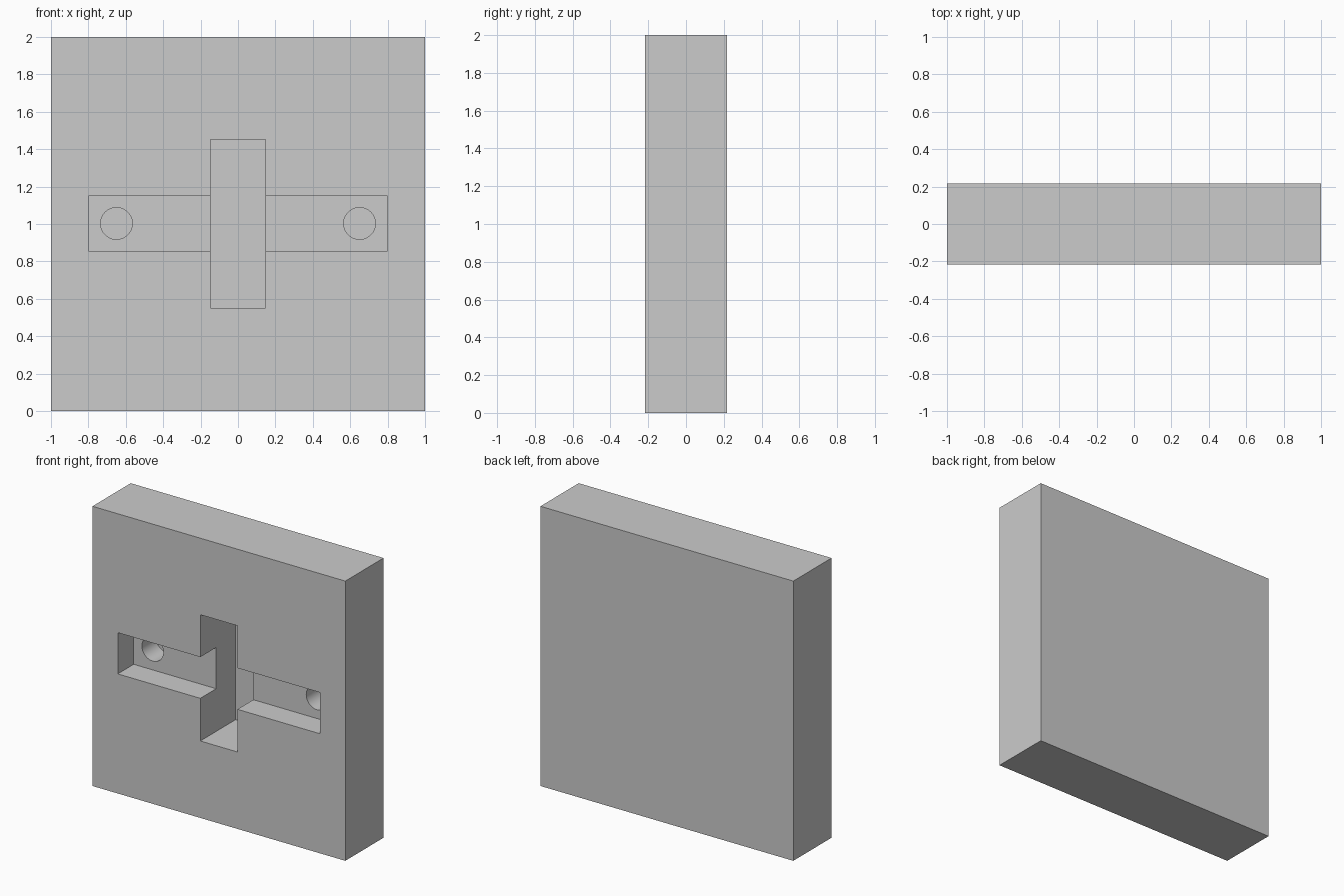
import bpy
import math

if "Cube" in bpy.data.objects:
    bpy.data.objects.remove(bpy.data.objects["Cube"])

HALF_DEPTH = 0.216
FRONT = -HALF_DEPTH


def box(name, x, y, z):
    """Box from (min, max) pairs along each axis."""
    bpy.ops.mesh.primitive_cube_add(size=1, location=[sum(r) / 2 for r in (x, y, z)])
    ob = bpy.context.object
    ob.name = name
    ob.scale = [r[1] - r[0] for r in (x, y, z)]
    bpy.ops.object.transform_apply(location=True, rotation=True, scale=True)
    return ob


def cut(target, cutter):
    """Subtract the cutter from the target, then discard it."""
    mod = target.modifiers.new("cut", 'BOOLEAN')
    mod.operation = 'DIFFERENCE'
    mod.solver = 'EXACT'
    mod.object = cutter
    bpy.context.view_layer.objects.active = target
    bpy.ops.object.modifier_apply(modifier=mod.name)
    bpy.data.objects.remove(cutter, do_unlink=True)


# Square plate
plate = box("recessed_plate", (-1, 1), (FRONT, HALF_DEPTH), (0, 2))

# Shallow horizontal slot
cut(plate, box("wide_slot", (-0.8, 0.8), (FRONT - 0.1, FRONT + 0.18), (0.855, 1.15)))

# Deep vertical slot, leaving a thin back wall
cut(plate, box("tall_slot", (-0.147, 0.147), (FRONT - 0.1, FRONT + 0.4), (0.55, 1.453)))

# Blind round holes in the floor of the shallow slot
for side in (-1, 1):
    y0, y1 = FRONT + 0.1, FRONT + 0.34
    bpy.ops.mesh.primitive_cylinder_add(
        vertices=48, radius=0.085, depth=y1 - y0,
        location=(side * 0.65, (y0 + y1) / 2, 1.003), rotation=(math.pi / 2, 0, 0))
    cut(plate, bpy.context.object)

# Smooth hole walls, crisp edges elsewhere
bpy.ops.object.select_all(action='DESELECT')
plate.select_set(True)
bpy.context.view_layer.objects.active = plate
bpy.ops.object.shade_smooth_by_angle(angle=math.radians(30))
